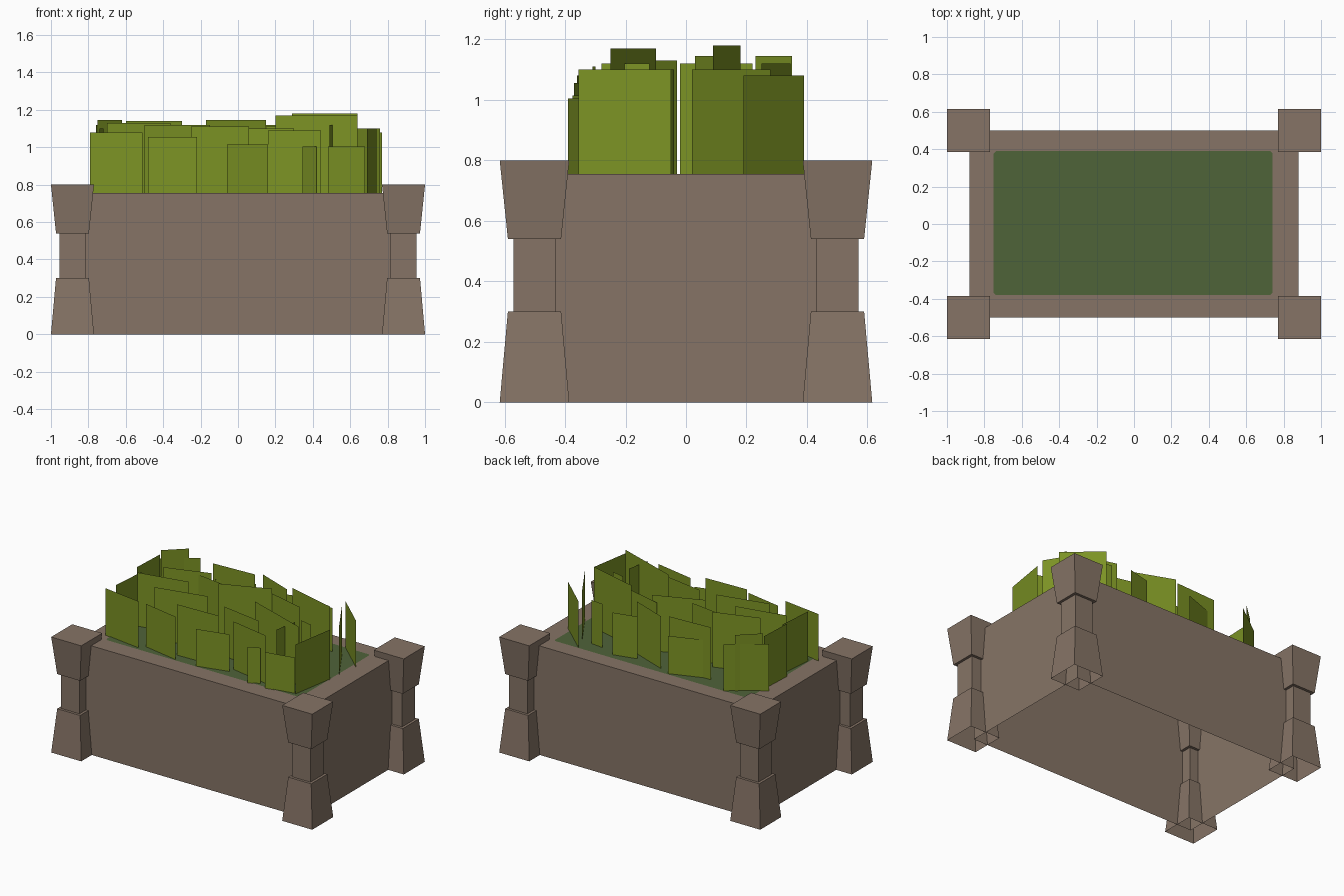
import bpy, bmesh

if "Cube" in bpy.data.objects:
    bpy.data.objects.remove(bpy.data.objects["Cube"])


def material(name, rgb):
    def lin(c):
        c /= 255
        return c / 12.92 if c <= 0.04045 else ((c + 0.055) / 1.055) ** 2.4
    m = bpy.data.materials.new(name)
    m.diffuse_color = (*[lin(c) for c in rgb], 1)
    m.use_nodes = True
    m.node_tree.nodes["Principled BSDF"].inputs["Base Color"].default_value = m.diffuse_color
    return m


STONE = material("brown stone", (134, 116, 102))
SOIL = material("dark green ground cover", (79, 99, 57))
LEAF = material("leaf green", (124, 147, 36))


def finish(name, bm, mat):
    me = bpy.data.meshes.new(name)
    bm.to_mesh(me)
    bm.free()
    me.materials.append(mat)
    ob = bpy.data.objects.new(name, me)
    bpy.context.collection.objects.link(ob)
    return ob


def loft(name, cx, cy, rings, mat):
    """Stack of rectangles (z, half x, half y), open below, capped on top."""
    bm = bmesh.new()
    prev = None
    for z, hx, hy in rings:
        ring = [bm.verts.new((cx + sx * hx, cy + sy * hy, z))
                for sx, sy in ((-1, -1), (1, -1), (1, 1), (-1, 1))]
        if prev:
            for i in range(4):
                j = (i + 1) % 4
                bm.faces.new((prev[i], prev[j], ring[j], ring[i]))
        prev = ring
    bm.faces.new(prev)
    return finish(name, bm, mat)


# Planter walls and rim
RIM = 0.755
loft("planter_box", 0, 0, [(0, 0.88, 0.5), (RIM, 0.88, 0.5)], STONE)

# Corner posts: tapered foot, narrow neck, flared head
POST = [(0, .115), (.3, .088), (.3, .07), (.54, .07), (.54, .088), (.8, .115)]
for nx, sx in (("left", -1), ("right", 1)):
    for ny, sy in (("front", -1), ("back", 1)):
        loft(f"{ny}_{nx}_post", sx * .885, sy * .501,
             [(z, h, h) for z, h in POST], STONE)

# Planted ground with slightly rounded corners
bm = bmesh.new()
c = 0.012
bm.faces.new([bm.verts.new((x, y, RIM + 0.003)) for x, y in (
    (-.75 + c, -.38), (.74 - c, -.38), (.74, -.38 + c), (.74, .39 - c),
    (.74 - c, .39), (-.75 + c, .39), (-.75, .39 - c), (-.75, -.38 + c))])
finish("ground_cover", bm, SOIL)


# Foliage: upright cards given as x1, y1, x2, y2, top z
def foliage(name, cards):
    bm = bmesh.new()
    for x1, y1, x2, y2, top in cards:
        bm.faces.new([bm.verts.new(p) for p in (
            (x1, y1, RIM), (x2, y2, RIM), (x2, y2, top), (x1, y1, top))])
    finish(name, bm, LEAF)


foliage("front_foliage", [
    (-.79, -.32, -.51, -.36, 1.08), (-.48, -.32, -.22, -.37, 1.055),
    (-.25, -.31, .06, -.30, 1.11), (-.06, -.375, .16, -.32, 1.015),
    (.16, -.28, .445, -.335, 1.09), (.345, -.39, .42, -.355, 1.005),
    (.48, -.39, .68, -.35, 1.005)])
foliage("middle_foliage", [
    (-.60, .04, -.30, .14, 1.14), (-.38, .11, -.10, .07, 1.12),
    (-.17, .03, .15, .16, 1.145), (.10, .175, .40, .10, 1.11),
    (.29, .18, .64, .09, 1.18), (.20, -.10, .64, -.25, 1.17),
    (-.50, -.20, -.15, -.12, 1.12), (.0, -.15, .30, -.20, 1.10),
    (-.70, -.10, -.36, -.03, 1.13)])
foliage("back_foliage", [
    (-.56, .39, -.79, .22, 1.08), (-.62, .35, -.75, .23, 1.145),
    (-.13, .38, -.38, .29, 1.02), (-.09, .316, -.40, .30, 1.12),
    (.32, .35, .155, .31, 1.05), (.52, .29, .43, .30, 1.06),
    (-.05, .345, .20, .25, 1.12)])
foliage("side_foliage", [
    (.69, -.355, .74, -.05, 1.10), (.49, -.28, .52, -.12, 1.12),
    (.76, .02, .60, .28, 1.10), (.77, .19, .55, .39, 1.08),
    (.51, -.04, .60, -.06, 1.10), (-.76, -.02, -.75, .22, 1.12),
    (-.74, -.28, -.72, -.03, 1.10)])
